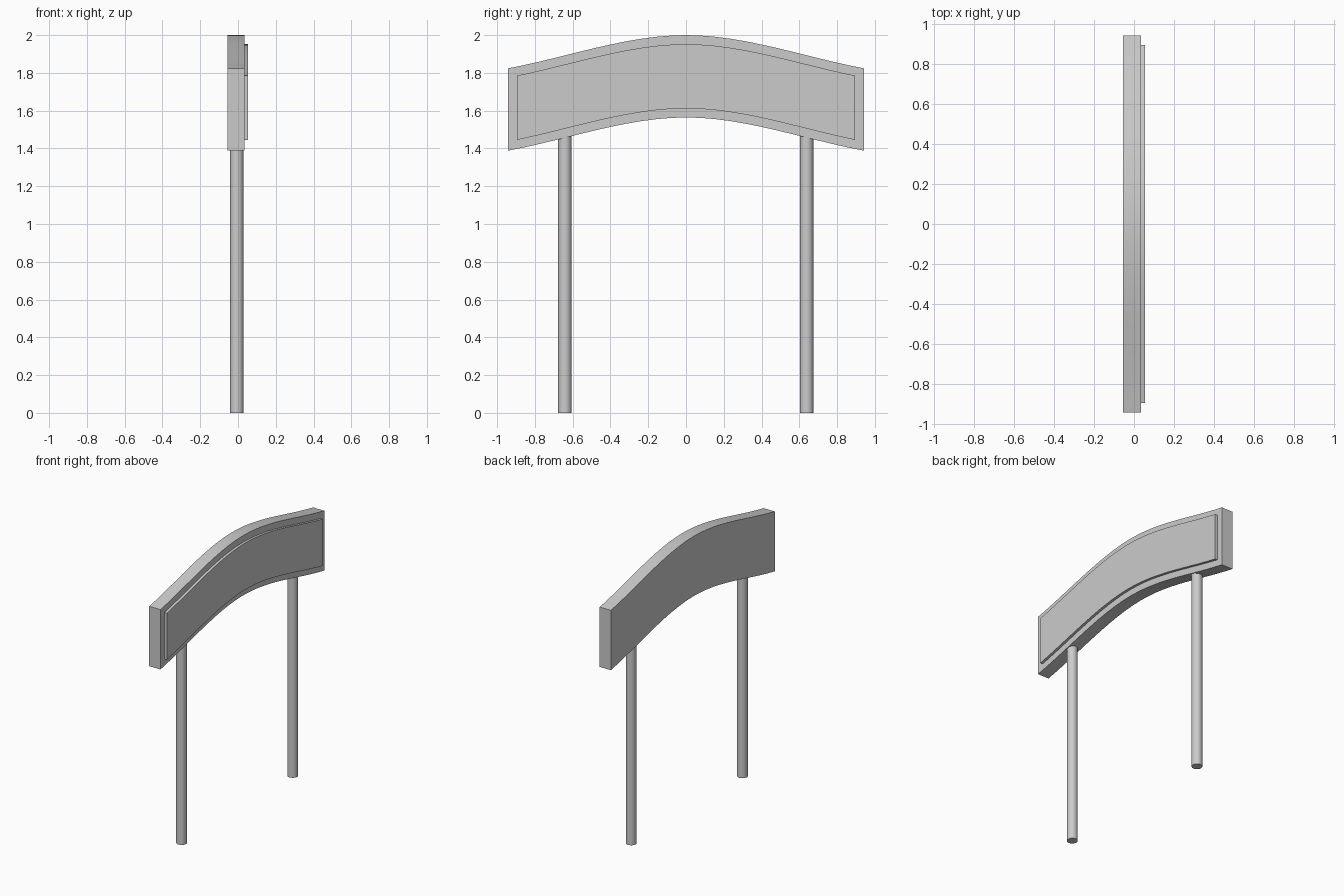
import bpy, bmesh

if "Cube" in bpy.data.objects:
    bpy.data.objects.remove(bpy.data.objects["Cube"])

HALF = 0.943      # half the board length
DROP = 0.176      # how far the arch falls at its ends


def arch(y):
    """Drop of the arch below its crown at distance y from the middle."""
    s = abs(y) / HALF
    return DROP * (2 * s**2 - s**3)


def finish(obj):
    bpy.ops.object.select_all(action='DESELECT')
    obj.select_set(True)
    bpy.context.view_layer.objects.active = obj
    bpy.ops.object.shade_smooth_by_angle(angle=0.6)


def arched_slab(name, half, bottom, top, x0, x1, steps=24):
    """Extrude an arched outline from x0 to x1."""
    ys = [-half + 2 * half * i / steps for i in range(steps + 1)]
    outline = [(y, bottom - arch(y)) for y in ys]
    outline += [(y, top - arch(y)) for y in reversed(ys)]
    bm = bmesh.new()
    face = bm.faces.new([bm.verts.new((x0, y, z)) for y, z in outline])
    ext = bmesh.ops.extrude_face_region(bm, geom=[face], use_keep_orig=True)
    verts = [g for g in ext['geom'] if isinstance(g, bmesh.types.BMVert)]
    bmesh.ops.translate(bm, verts=verts, vec=(x1 - x0, 0, 0))
    bmesh.ops.recalc_face_normals(bm, faces=bm.faces)
    mesh = bpy.data.meshes.new(name)
    bm.to_mesh(mesh)
    bm.free()
    obj = bpy.data.objects.new(name, mesh)
    bpy.context.collection.objects.link(obj)
    finish(obj)


# Arched sign board and the raised panel on its +x face
arched_slab("sign_board", HALF, 1.564, 2.0, -0.055, 0.035)
arched_slab("raised_panel", 0.896, 1.612, 1.952, 0.034, 0.054)

# Two round posts
for side, y in (("left", -0.641), ("right", 0.639)):
    bpy.ops.mesh.primitive_cylinder_add(vertices=16, radius=0.036, depth=1.47,
                                        location=(-0.006, y, 0.735))
    post = bpy.context.object
    post.name = side + "_post"
    finish(post)
